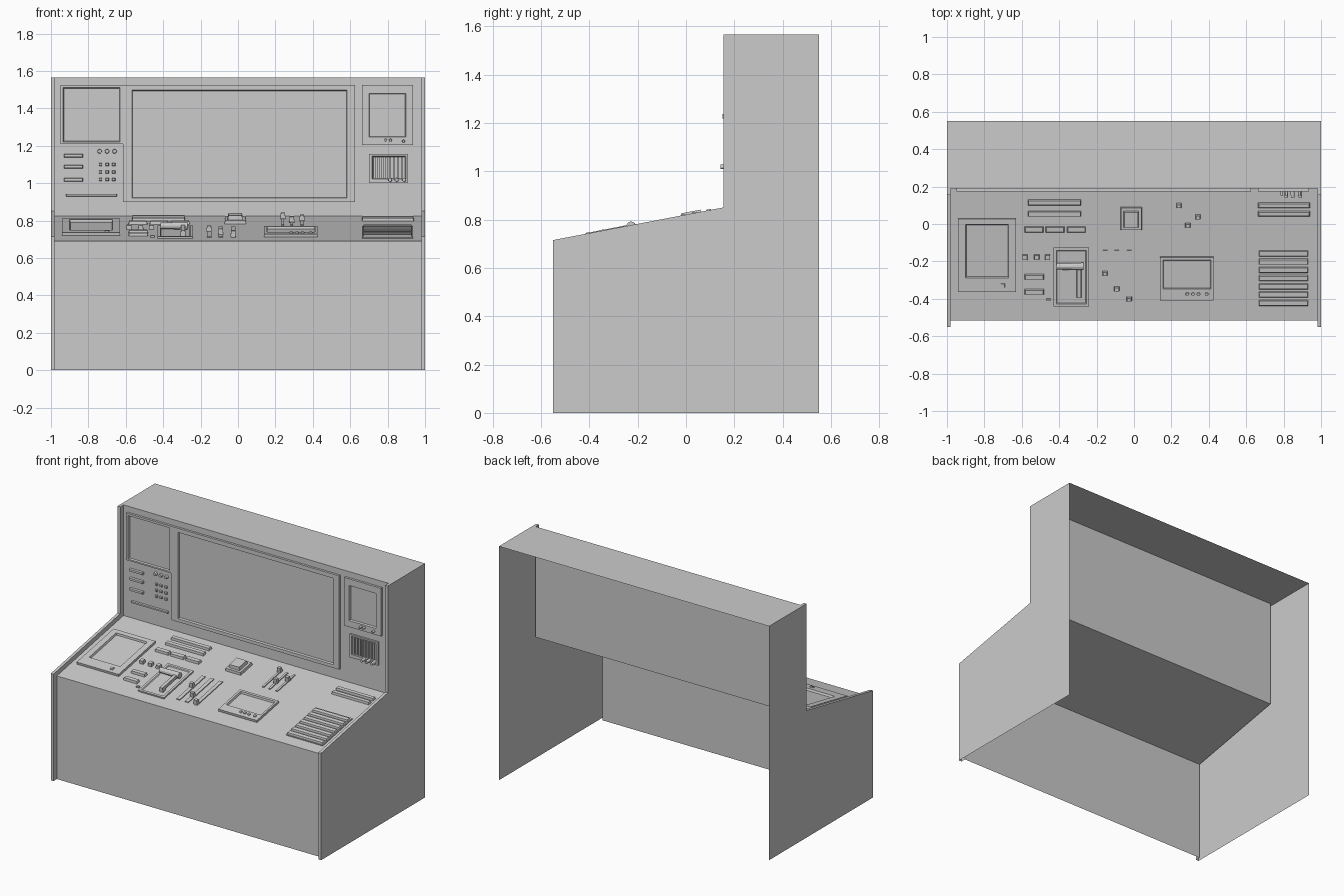
import bpy, bmesh, math
from mathutils import Matrix, Vector

if "Cube" in bpy.data.objects:
    bpy.data.objects.remove(bpy.data.objects["Cube"])

SLOPE = (0.825 - 0.69) / 0.705
A = math.atan(SLOPE)
# Working planes: (u, v, w) = x, height or depth reading, distance off the panel
DESK = Matrix(((1, 0, 0, 0),
               (0, 1, -math.sin(A), 0),
               (0, SLOPE, math.cos(A), 0.69 + 0.515 * SLOPE),
               (0, 0, 0, 1)))
WALL = Matrix(((1, 0, 0, 0), (0, 0, -1, 0.19), (0, 1, 0, 0), (0, 0, 0, 1)))


def finish(name, bm, M=Matrix()):
    bm.transform(M)
    bmesh.ops.recalc_face_normals(bm, faces=bm.faces)
    me = bpy.data.meshes.new(name)
    bm.to_mesh(me)
    bm.free()
    ob = bpy.data.objects.new(name, me)
    bpy.context.collection.objects.link(ob)
    return ob


def add_box(bm, u0, u1, v0, v1, w0, w1, taper=0.0):
    lo = [(u0, v0), (u1, v0), (u1, v1), (u0, v1)]
    t = taper
    hi = [(u0 + t, v0 + t), (u1 - t, v0 + t), (u1 - t, v1 - t), (u0 + t, v1 - t)]
    a = [bm.verts.new((*p, w0)) for p in lo]
    b = [bm.verts.new((*p, w1)) for p in hi]
    bm.faces.new(a)
    bm.faces.new(b)
    for i in range(4):
        j = (i + 1) % 4
        bm.faces.new((a[i], a[j], b[j], b[i]))


def boxes(name, M, items, taper=0.0):
    bm = bmesh.new()
    for it in items:
        add_box(bm, *it, taper)
    return finish(name, bm, M)


def tray(name, M, outer, inner, h, floor):
    """Raised bezel with a sunken rectangular screen."""
    bm = bmesh.new()

    def ring(r, w):
        u0, u1, v0, v1 = r
        return [bm.verts.new((u, v, w)) for u, v in ((u0, v0), (u1, v0), (u1, v1), (u0, v1))]
    e = 0.004
    sunk = (inner[0] + e, inner[1] - e, inner[2] + e, inner[3] - e)
    rings = [ring(outer, 0), ring(outer, h), ring(inner, h), ring(sunk, floor)]
    for a, b in zip(rings, rings[1:]):
        for i in range(4):
            j = (i + 1) % 4
            bm.faces.new((a[i], a[j], b[j], b[i]))
    bm.faces.new(rings[-1])
    return finish(name, bm, M)


def knobs(name, M, points, r, w0, w1, sides=12):
    bm = bmesh.new()
    for u, v in points:
        bmesh.ops.create_cone(bm, cap_ends=True, segments=sides, radius1=r, radius2=r * 0.85,
                              depth=w1 - w0, matrix=Matrix.Translation((u, v, (w0 + w1) / 2)))
    return finish(name, bm, M)


def sliders(name, xs, v0, v1, half, grips):
    # slim raised track with a grip on each
    boxes(name + "_tracks", DESK, [(x - half, x + half, v0, v1, 0, 0.006) for x in xs])
    boxes(name + "_grips", DESK, [(x - 0.014, x + 0.014, g - 0.012, g + 0.012, 0.004, 0.035)
                                  for x, g in zip(xs, grips)], 0.003)


# Open-backed cabinet shell: sections swept across x, with a proud lip on both sides
rim = [(-0.55, 0), (-0.55, 0.715), (0.155, 0.85), (0.155, 1.565)]
face = [(-0.515, 0), (-0.515, 0.69), (0.19, 0.825), (0.19, 1.565)]
bm = bmesh.new()
rows = [[bm.verts.new((x, y, z)) for y, z in prof] for x, prof in
        ((-1, rim), (-0.98, rim), (-0.98, face), (0.98, face), (0.98, rim), (1, rim))]
for a, b in zip(rows, rows[1:]):
    for i in range(3):
        bm.faces.new((a[i], a[i + 1], b[i + 1], b[i]))
back = [[bm.verts.new((x, 0.55, z)) for z in (1.565, 0)] for x in (-1, 1)]
bm.faces.new(rows[0] + back[0])
bm.faces.new(rows[-1] + back[1])
bm.faces.new([r[-1] for r in rows] + [back[1][0], back[0][0]])
finish("cabinet_shell", bm)

# Upright wall: screens
tray("main_screen", WALL, (-0.615, 0.625, 0.898, 1.525), (-0.567, 0.583, 0.92, 1.497), 0.015, 0.002)
tray("left_screen", WALL, (-0.95, -0.615, 1.21, 1.525), (-0.935, -0.63, 1.22, 1.51), 0.015, 0.004)
tray("right_screen", WALL, (0.663, 0.936, 1.203, 1.525), (0.70, 0.898, 1.246, 1.48), 0.015, 0.003)
tray("speaker_frame", WALL, (0.70, 0.91, 1.0, 1.155), (0.717, 0.897, 1.022, 1.145), 0.012, 0.002)
boxes("speaker_slats", WALL, [(0.724 + i * 0.021, 0.735 + i * 0.021, 1.026, 1.141, 0.002, 0.011)
                              for i in range(8)])
knobs("speaker_knobs", WALL, [(0.813, 1.018), (0.848, 1.018), (0.888, 1.018)], 0.011, 0.01, 0.048)
knobs("right_screen_buttons", WALL, [(0.79, 1.23), (0.815, 1.23), (0.885, 1.225)], 0.008, 0.012, 0.038)

# Upright wall: left control cluster
boxes("wall_bars", WALL, [(-0.93, -0.83, z - 0.009, z + 0.009, 0, 0.014) for z in (1.147, 1.088, 1.018)]
      + [(-0.92, -0.647, 0.929, 0.943, 0, 0.012)], 0.002)
knobs("wall_dials", WALL, [(-0.74, 1.17), (-0.70, 1.17), (-0.66, 1.17)], 0.012, 0, 0.016)
boxes("wall_buttons", WALL, [(x - 0.009, x + 0.009, z - 0.008, z + 0.008, 0, 0.01)
                             for x in (-0.735, -0.70, -0.665) for z in (1.10, 1.06, 1.02)], 0.002)

# Desk: left display
tray("desk_left_display", DESK, (-0.94, -0.63, -0.36, 0.03), (-0.90, -0.67, -0.285, 0.0), 0.016, 0.003)
boxes("desk_left_display_button", DESK, [(-0.712, -0.69, -0.337, -0.315, 0.015, 0.022)], 0.002)

# Desk: stepped key bars
bars = [(-0.567, -0.283, v - 0.015, v + 0.015) for v in (0.115, 0.055)]
bars += [(x, x + 0.1, -0.045, -0.013) for x in (-0.585, -0.472, -0.358)]
bars += [(-0.585, -0.482, v - 0.015, v + 0.015) for v in (-0.283, -0.363)]
bars += [(0.663, 0.94, v - 0.014, v + 0.014) for v in (0.10, 0.055)]
boxes("key_bars", DESK, [(*b, 0, 0.016) for b in bars], 0.004)
boxes("square_buttons", DESK, [(x - 0.014, x + 0.014, -0.19, -0.162, 0, 0.022)
                               for x in (-0.583, -0.52, -0.462)], 0.002)
boxes("small_button", DESK, [(-0.467, -0.447, -0.41, -0.398, 0, 0.01)])

# Desk: lever on its plate
tray("lever_plate", DESK, (-0.43, -0.24, -0.44, -0.125), (-0.415, -0.255, -0.425, -0.14), 0.01, 0.004)
boxes("lever_arm", DESK, [(-0.307, -0.281, -0.39, -0.22, 0.016, 0.034),
                          (-0.307, -0.281, -0.39, -0.36, 0.003, 0.034)], 0.002)
bm = bmesh.new()
bmesh.ops.create_cone(bm, cap_ends=True, segments=12, radius1=0.017, radius2=0.02, depth=0.145,
                      matrix=Matrix.Translation((-0.343, -0.222, 0.026)) @ Matrix.Rotation(math.pi / 2, 4, 'Y'))
finish("lever_handle", bm, DESK)

# Desk: sliders
sliders("long_slider", (-0.155, -0.092, -0.026), -0.41, -0.14, 0.012, (-0.262, -0.345, -0.40))
sliders("short_slider", (0.24, 0.288, 0.342), -0.08, 0.11, 0.007, (0.10, -0.006, 0.04))

# Desk: large push button on a base
boxes("push_button_base", DESK, [(-0.072, 0.043, -0.032, 0.092, 0, 0.018)], 0.003)
boxes("push_button", DESK, [(-0.055, 0.025, -0.015, 0.072, 0.018, 0.04)], 0.004)

# Desk: small display with buttons
tray("desk_small_display", DESK, (0.14, 0.425, -0.405, -0.175), (0.155, 0.412, -0.345, -0.19), 0.016, 0.003)
knobs("desk_small_display_buttons", DESK, [(x, -0.372) for x in (0.285, 0.315, 0.345, 0.388)],
      0.01, 0.014, 0.024)

# Desk: louvred vent
boxes("vent_plate", DESK, [(0.663, 0.936, -0.44, -0.125, 0, 0.006)])
boxes("vent_slats", DESK, [(0.668, 0.931, -0.436 + i * 0.044, -0.404 + i * 0.044, 0.006, 0.018)
                           for i in range(7)], 0.004)
